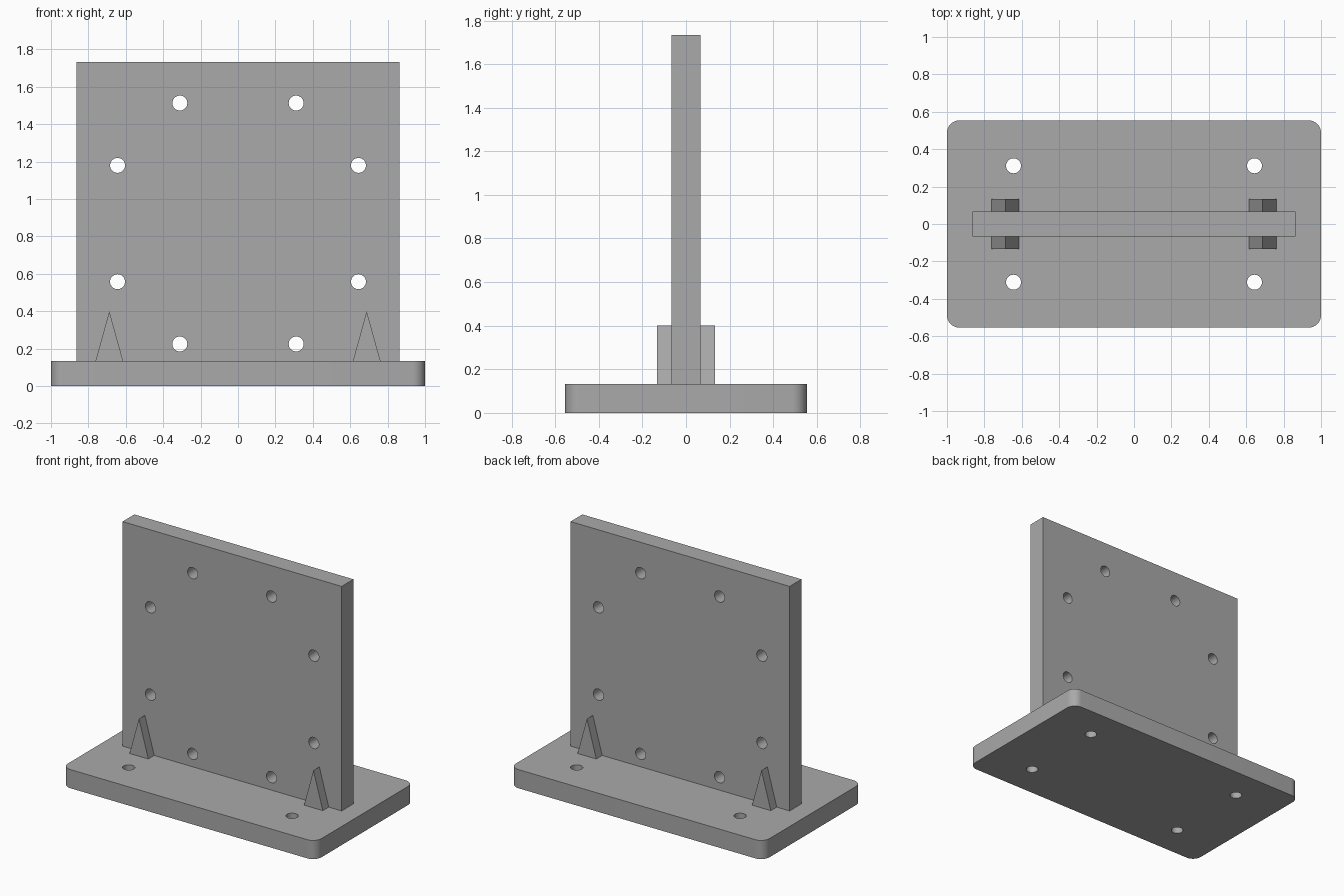
import bpy, bmesh, math
from mathutils import Matrix, Vector

cube = bpy.data.objects.get("Cube")
if cube:
    bpy.data.objects.remove(cube, do_unlink=True)

BASE_H, TOP = 0.133, 1.733
HOLE_R = 0.04
NEAR, FAR = 0.311, 0.644      # hole offsets from the centre

grey = bpy.data.materials.new("Plain grey")
grey.use_nodes = True
grey.diffuse_color = (0.4, 0.4, 0.4, 1)
grey.node_tree.nodes["Principled BSDF"].inputs["Base Color"].default_value = grey.diffuse_color


def make_object(name, bm):
    bmesh.ops.recalc_face_normals(bm, faces=bm.faces)
    mesh = bpy.data.meshes.new(name)
    bm.to_mesh(mesh)
    bm.free()
    mesh.materials.append(grey)
    obj = bpy.data.objects.new(name, mesh)
    bpy.context.collection.objects.link(obj)
    return obj


def box(size, centre):
    bm = bmesh.new()
    bmesh.ops.create_cube(bm, size=1, matrix=Matrix.Translation(centre) @ Matrix.Diagonal((*size, 1)))
    return bm


def drill(obj, centres, turn):
    """Cut round through holes at the centres, then smooth the curved walls."""
    bm = bmesh.new()
    for c in centres:
        bmesh.ops.create_cone(bm, cap_ends=True, segments=32, radius1=HOLE_R, radius2=HOLE_R,
                              depth=0.4, matrix=Matrix.Translation(c) @ turn)
    cutter = make_object(obj.name + "_cutter", bm)
    cutter.hide_render = True
    mod = obj.modifiers.new("Holes", 'BOOLEAN')
    mod.operation, mod.solver, mod.object = 'DIFFERENCE', 'EXACT', cutter
    bpy.ops.object.select_all(action='DESELECT')
    bpy.context.view_layer.objects.active = obj
    obj.select_set(True)
    bpy.ops.object.modifier_apply(modifier=mod.name)
    bpy.data.objects.remove(cutter, do_unlink=True)
    bpy.ops.object.shade_smooth_by_angle(angle=math.radians(30))


# Base with rounded vertical corners and four mounting holes
bm = box((2, 1.108, BASE_H), (0, 0, BASE_H / 2))
corners = [e for e in bm.edges if abs(e.verts[0].co.z - e.verts[1].co.z) > 0.01]
bmesh.ops.bevel(bm, geom=corners, offset=0.067, segments=10, profile=0.5, affect='EDGES')
base = make_object("base", bm)
drill(base, [(sx * FAR, sy * NEAR, BASE_H / 2) for sx in (-1, 1) for sy in (-1, 1)], Matrix())

# Upright plate with a ring of eight holes
plate_z = 0.869
bm = box((1.728, 0.133, TOP - BASE_H), (0, 0, (TOP + BASE_H) / 2))
plate = make_object("upright_plate", bm)
ring = [(sx * a, 0, plate_z + sz * b)
        for a, b in ((NEAR, FAR), (FAR, NEAR)) for sx in (-1, 1) for sz in (-1, 1)]
drill(plate, ring, Matrix.Rotation(math.pi / 2, 4, 'X'))

# Triangular support ribs on both faces of the plate
for side, x in (("left", 0.688), ("right", -0.688)):
    for face, y0, y1 in (("front", -0.133, -0.0665), ("back", 0.0665, 0.133)):
        bm = bmesh.new()
        outline = [(x - 0.074, BASE_H), (x + 0.074, BASE_H), (x, 0.4)]
        tri = bm.faces.new([bm.verts.new((px, y0, pz)) for px, pz in outline])
        grown = bmesh.ops.extrude_face_region(bm, geom=[tri])["geom"]
        bmesh.ops.translate(bm, vec=Vector((0, y1 - y0, 0)),
                            verts=[v for v in grown if isinstance(v, bmesh.types.BMVert)])
        make_object(f"{face}_{side}_rib", bm)
